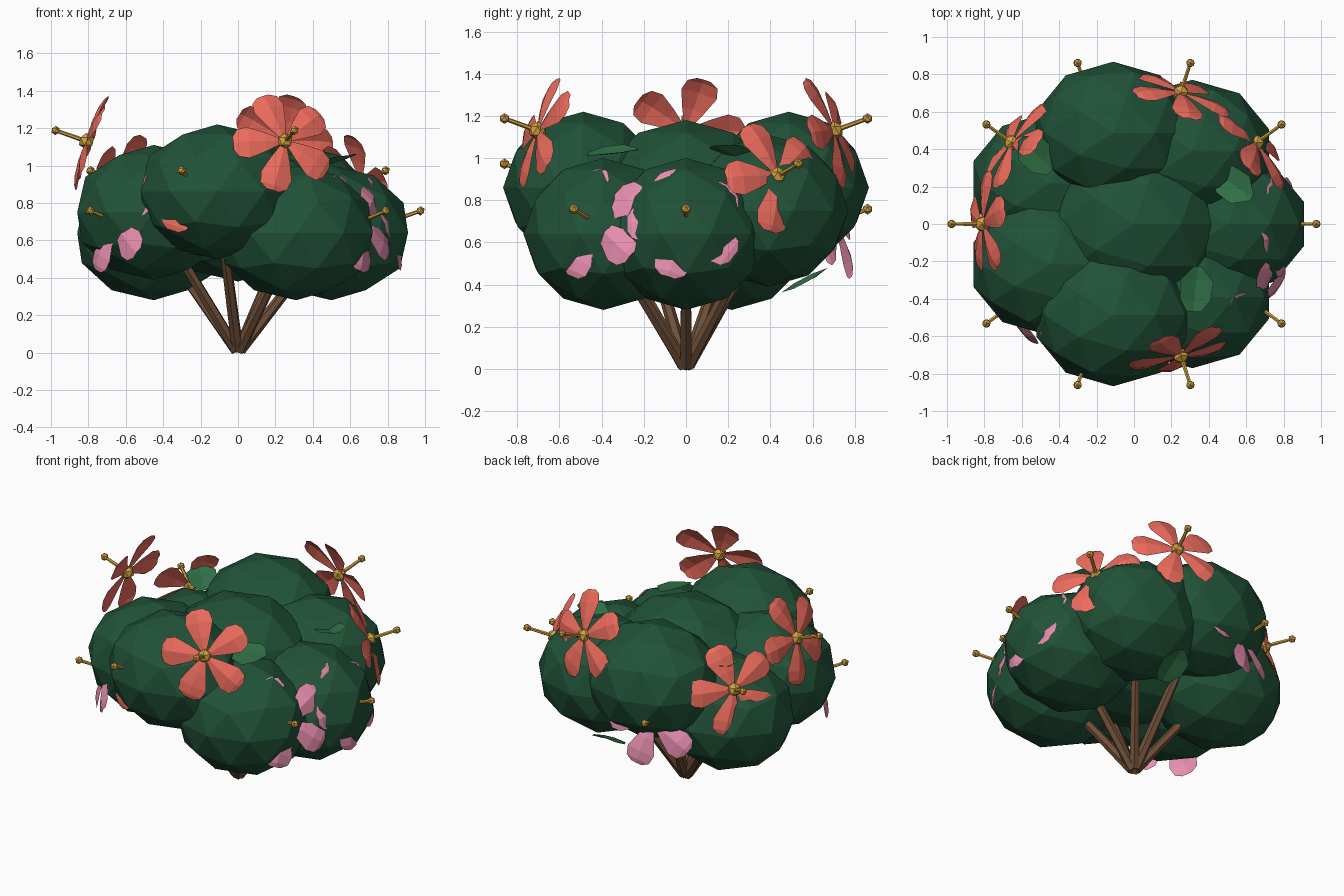
import bpy, bmesh
from math import cos, sin, pi
from mathutils import Vector, Matrix

if "Cube" in bpy.data.objects:
    bpy.data.objects.remove(bpy.data.objects["Cube"])


def material(name, rgb):
    m = bpy.data.materials.new(name)
    m.diffuse_color = (*rgb, 1)
    m.use_nodes = True
    m.node_tree.nodes["Principled BSDF"].inputs["Base Color"].default_value = m.diffuse_color
    return m


GREEN = material("foliage_green", (0.015, 0.085, 0.04))
LEAF = material("leaf_green", (0.03, 0.17, 0.065))
WOOD = material("wood", (0.16, 0.08, 0.04))
CORAL = material("coral", (0.85, 0.15, 0.11))
PINK = material("pink", (0.80, 0.27, 0.43))
GOLD = material("gold", (0.65, 0.36, 0.05))


def finish(name, bm, mat):
    me = bpy.data.meshes.new(name)
    bm.to_mesh(me)
    bm.free()
    me.materials.append(mat)
    ob = bpy.data.objects.new(name, me)
    bpy.context.collection.objects.link(ob)
    return ob


def ball(bm, centre, scale, sub):
    mat = Matrix.Translation(centre) @ Matrix.Diagonal((*scale, 1))
    bmesh.ops.create_icosphere(bm, subdivisions=sub, radius=1, matrix=mat)


def rod(bm, a, b, r1, r2, sides=6):
    d = b - a
    mat = Matrix.Translation((a + b) / 2) @ d.to_track_quat('Z', 'Y').to_matrix().to_4x4()
    bmesh.ops.create_cone(bm, cap_ends=True, segments=sides, radius1=r1, radius2=r2,
                          depth=d.length, matrix=mat)


def blade(bm, origin, along, normal, rows):
    """Folded sheet; rows are (distance, half width, ridge lift, edge lift)."""
    side = normal.cross(along)
    prev = None
    for dist, w, ridge, edge in rows:
        p = origin + along * dist
        row = [bm.verts.new(p - side * w + normal * edge),
               bm.verts.new(p + normal * ridge),
               bm.verts.new(p + side * w + normal * edge)]
        if prev:
            for k in (0, 1):
                bm.faces.new((prev[k], prev[k + 1], row[k + 1], row[k]))
        prev = row


# foliage clumps: one in the middle, seven in a ring at three heights, each on a stem
bm = bmesh.new()
ball(bm, (0, 0, 0.78), (0.48, 0.45, 0.40), 2)
finish("foliage_middle", bm, GREEN)
stems = bmesh.new()
for i in range(7):
    a = 2 * pi * i / 7
    c = Vector((0.5 * cos(a), 0.5 * sin(a), 0.64 + 0.11 * (i % 3)))
    bm = bmesh.new()
    ball(bm, c, (0.43, 0.38, 0.36), 2)
    finish(f"foliage_clump_{i}", bm, GREEN)
    rod(stems, c * 0.02, c * 0.75, 0.032, 0.026)
finish("stems", stems, WOOD)

# flowers: ten around the bush, five petals each, with a stamen pointing outward
PETAL = [(0.02, 0.015, 0.0, 0.0), (0.11, 0.055, 0.008, -0.008),
         (0.20, 0.088, 0.0, -0.02), (0.255, 0.075, -0.015, -0.03),
         (0.28, 0.035, -0.03, -0.036)]
for i in range(10):
    a = 2 * pi * i / 10
    c = Vector((0.81 * cos(a), 0.74 * sin(a), 0.70 + 0.215 * (i % 3)))
    n = Vector((cos(a), sin(a), 0.35)).normalized()
    t = Vector((-sin(a), cos(a), 0))
    up = n.cross(t)
    bm = bmesh.new()
    for k in range(5):
        b = pi + 2 * pi * k / 5
        blade(bm, c, t * cos(b) + up * sin(b), n, PETAL)
    finish(f"flower_petals_{i}", bm, PINK if i % 3 == 0 else CORAL)
    bm = bmesh.new()
    ball(bm, c, (0.045,) * 3, 1)
    rod(bm, c, c + n * 0.175, 0.012, 0.01)
    ball(bm, c + n * 0.175, (0.025,) * 3, 1)
    finish(f"stamen_{i}", bm, GOLD)

# loose leaves: centre, direction, normal
LEAF_ROWS = [(-0.12, 0.04, 0.0, 0.0), (-0.05, 0.085, -0.01, 0.012),
             (0.05, 0.09, -0.01, 0.012), (0.125, 0.02, 0.0, 0.0)]
leaves = [((0.33, -0.35, 1.03), (0.1, 1, 0.1), (0.2, -0.2, 1)),
          ((0.53, 0.21, 1.03), (1, -0.7, 0.3), (0.3, -0.3, 1)),
          ((-0.52, 0.37, 1.03), (-0.6, 0.6, 0.2), (-0.2, 0.1, 1)),
          ((0.17, 0.56, 0.42), (0.1, 0.88, 0.47), (0, 0.47, -0.88)),
          ((-0.20, -0.36, 0.51), (-0.5, -0.8, 0.1), (0, -0.3, -1))]
for i, (c, d, n) in enumerate(leaves):
    d = Vector(d).normalized()
    n = Vector(n)
    n = (n - d * n.dot(d)).normalized()
    bm = bmesh.new()
    blade(bm, Vector(c), d, n, LEAF_ROWS)
    finish(f"leaf_{i}", bm, LEAF)
